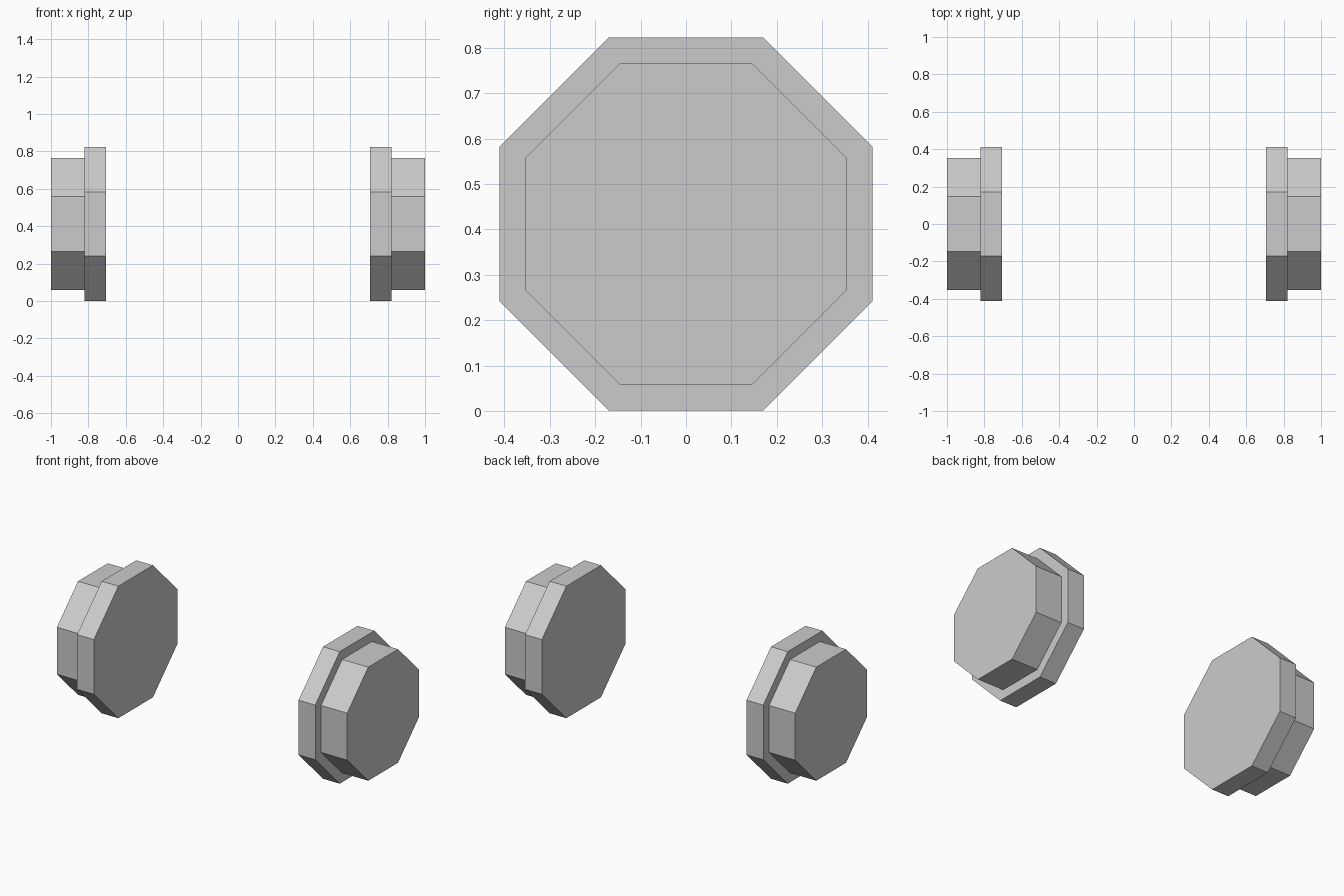
import bpy, bmesh, math
from mathutils import Matrix

if "Cube" in bpy.data.objects:
    bpy.data.objects.remove(bpy.data.objects["Cube"])

AXLE_Z = 0.412


def octagon_disc(name, x0, x1, apothem):
    """Flat-shaded eight-sided disc along x, with flats on top and bottom."""
    radius = apothem / math.cos(math.pi / 8)
    place = (Matrix.Translation(((x0 + x1) / 2, 0, AXLE_Z))
             @ Matrix.Rotation(math.pi / 2, 4, 'Y')
             @ Matrix.Rotation(math.pi / 8, 4, 'Z'))
    bm = bmesh.new()
    bmesh.ops.create_cone(bm, cap_ends=True, segments=8, radius1=radius,
                          radius2=radius, depth=abs(x1 - x0), matrix=place)
    bmesh.ops.recalc_face_normals(bm, faces=bm.faces)
    mesh = bpy.data.meshes.new(name)
    bm.to_mesh(mesh)
    bm.free()
    obj = bpy.data.objects.new(name, mesh)
    bpy.context.collection.objects.link(obj)
    return obj


# Rail wheel pair: wide inner flange, narrower outer tread on each side
for side, s in (("left", -1), ("right", 1)):
    octagon_disc(f"{side}_wheel_flange", s * 0.705, s * 0.82, 0.411)
    octagon_disc(f"{side}_wheel_tread", s * 0.82, s * 1.0, 0.3535)
